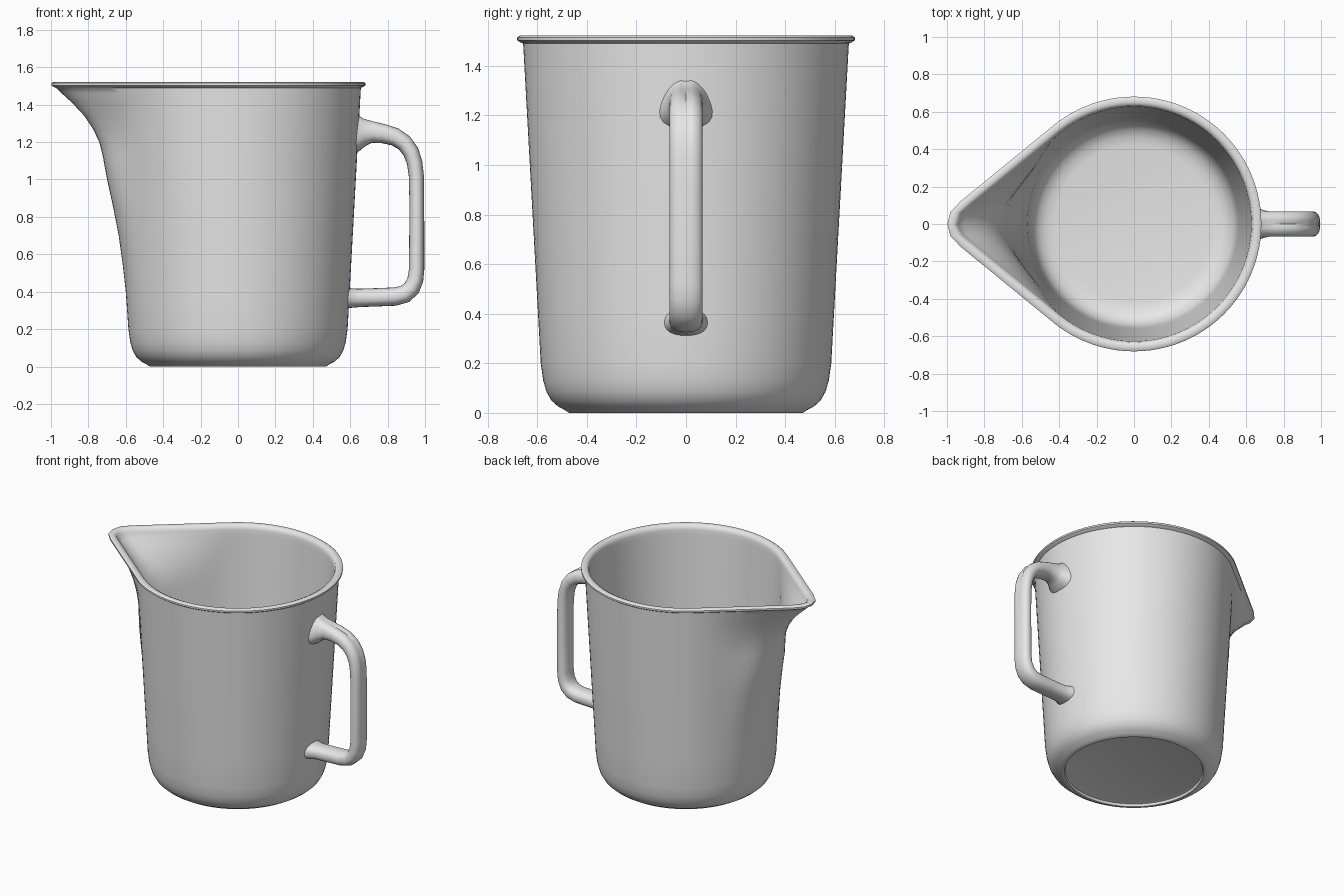
import bpy, bmesh, math

if "Cube" in bpy.data.objects:
    bpy.data.objects.remove(bpy.data.objects["Cube"])

SEG = 96        # sides around the jug
WALL = 0.03     # wall thickness

mat = bpy.data.materials.new("light grey")
mat.diffuse_color = (0.8, 0.8, 0.8, 1)
mat.use_nodes = True
mat.node_tree.nodes["Principled BSDF"].inputs["Base Color"].default_value = mat.diffuse_color


def finish(name, bm, angle):
    bmesh.ops.recalc_face_normals(bm, faces=bm.faces)
    me = bpy.data.meshes.new(name)
    bm.to_mesh(me)
    bm.free()
    me.materials.append(mat)
    ob = bpy.data.objects.new(name, me)
    bpy.context.collection.objects.link(ob)
    bpy.ops.object.select_all(action='DESELECT')
    ob.select_set(True)
    bpy.context.view_layer.objects.active = ob
    bpy.ops.object.shade_smooth_by_angle(angle=math.radians(angle))
    return ob


def loft(bm, rings):
    # join closed loops of points and cap both ends with a fan
    loops = [[bm.verts.new(p) for p in ring] for ring in rings]
    n = len(loops[0])
    for a, b in zip(loops, loops[1:]):
        for i in range(n):
            j = (i + 1) % n
            bm.faces.new((a[i], a[j], b[j], b[i]))
    for lp in (loops[0], loops[-1]):
        c = bm.verts.new([sum(v.co[k] for v in lp) / n for k in range(3)])
        c.co.y = 0
        for i in range(n):
            bm.faces.new((lp[i], lp[(i + 1) % n], c))


def reach(phi, R, L, r):
    # outline of a circle R wrapped together with a small spout circle r
    # whose tip lies at distance L
    d = L - r
    if d <= R - r + 1e-4:
        return R
    a = math.acos((R - r) / d)
    touch = math.atan2(r * math.sin(a), d + r * math.cos(a))
    if phi >= a:
        return R
    if phi >= touch:
        return R / math.cos(phi - a)
    return d * math.cos(phi) + math.sqrt(max(0, r * r - (d * math.sin(phi)) ** 2))


def ring(z, R, L=0, r=0.5, off=0):
    pts = []
    for i in range(SEG):
        t = math.tau * i / SEG
        phi = min(t, math.tau - t)
        q = reach(phi, R + off, L + off if L else 0, r + off)
        pts.append((-q * math.cos(t), q * math.sin(t), z))
    return pts


# Jug body: wall rows give height, spout reach, spout radius
wall = [(0.2, 0, 0.5), (0.4, 0.600, 0.58), (0.55, 0.617, 0.54), (0.7, 0.638, 0.50),
        (0.85, 0.667, 0.44), (1.0, 0.700, 0.38), (1.12, 0.722, 0.30),
        (1.2, 0.742, 0.25), (1.27, 0.775, 0.21), (1.34, 0.822, 0.17),
        (1.41, 0.887, 0.14), (1.46, 0.942, 0.12), (1.49, 0.974, 0.11)]


def width(z):
    return 0.575 + 0.055 * z


foot = [(0.022, 0.44), (0.018, 0.452), (0.002, 0.458), (0.0, 0.472), (0.012, 0.49),
        (0.025, 0.515), (0.05, 0.543), (0.085, 0.563), (0.13, 0.576)]
lip = [(1.495, 0.012), (1.503, 0.024), (1.515, 0.024), (1.522, 0.014),
       (1.522, -0.008), (1.514, -0.024)]
floor = [(0.14, 0.548), (0.1, 0.532), (0.07, 0.505), (0.052, 0.465), (0.045, 0.42)]

rings = [ring(z, R) for z, R in foot]
rings += [ring(z, width(z), L, r) for z, L, r in wall]
rings += [ring(z, width(1.49), 0.974, 0.11, o) for z, o in lip]
rings += [ring(z, width(z), L, r, -WALL) for z, L, r in reversed(wall)]
rings += [ring(z, R) for z, R in floor]
bm = bmesh.new()
loft(bm, rings)
finish("jug_body", bm, 50)

# Handle: path rows give x, z, half thickness, half width, end taper, groove
path = [(0.622, 1.25, 0.108, 0.105, 0.30, 0.0), (0.645, 1.25, 0.098, 0.095, 0.28, 0.05),
        (0.675, 1.252, 0.075, 0.078, 0.15, 0.1), (0.72, 1.254, 0.058, 0.068, 0, 0.15),
        (0.78, 1.245, 0.052, 0.067, 0, 0.2), (0.84, 1.228, 0.049, 0.067, 0, 0.2),
        (0.89, 1.196, 0.046, 0.067, 0, 0.2), (0.925, 1.148, 0.044, 0.067, 0, 0.2),
        (0.945, 1.09, 0.042, 0.067, 0, 0.2), (0.954, 1.02, 0.041, 0.067, 0, 0.2),
        (0.956, 0.9, 0.040, 0.067, 0, 0.1), (0.956, 0.75, 0.040, 0.067, 0, 0),
        (0.955, 0.52, 0.041, 0.067, 0, 0), (0.948, 0.463, 0.043, 0.067, 0, 0),
        (0.928, 0.418, 0.046, 0.067, 0, 0), (0.893, 0.388, 0.048, 0.067, 0, 0),
        (0.84, 0.374, 0.049, 0.067, 0, 0), (0.74, 0.37, 0.049, 0.066, 0, 0),
        (0.65, 0.367, 0.049, 0.067, 0, 0), (0.615, 0.366, 0.051, 0.075, 0, 0),
        (0.578, 0.366, 0.056, 0.092, 0, 0)]
rings = []
for k, (x, z, ht, hw, taper, groove) in enumerate(path):
    p, q = path[max(k - 1, 0)], path[min(k + 1, len(path) - 1)]
    tx, tz = q[0] - p[0], q[1] - p[1]
    ln = math.hypot(tx, tz)
    nx, nz = -tz / ln, tx / ln
    if k in (0, len(path) - 1):
        nx, nz = 0, math.copysign(1, nz)
    loop = []
    for i in range(24):
        a = math.tau * i / 24
        c, s = math.cos(a), math.sin(a)
        u = math.copysign(abs(c) ** 0.85, c)
        v = math.copysign(abs(s) ** 0.85, s) * (1 - taper * u)
        if i == 0:
            u -= groove
        loop.append((x + nx * u * ht, v * hw, z + nz * u * ht))
    rings.append(loop)
bm = bmesh.new()
loft(bm, rings)
finish("handle", bm, 40)
